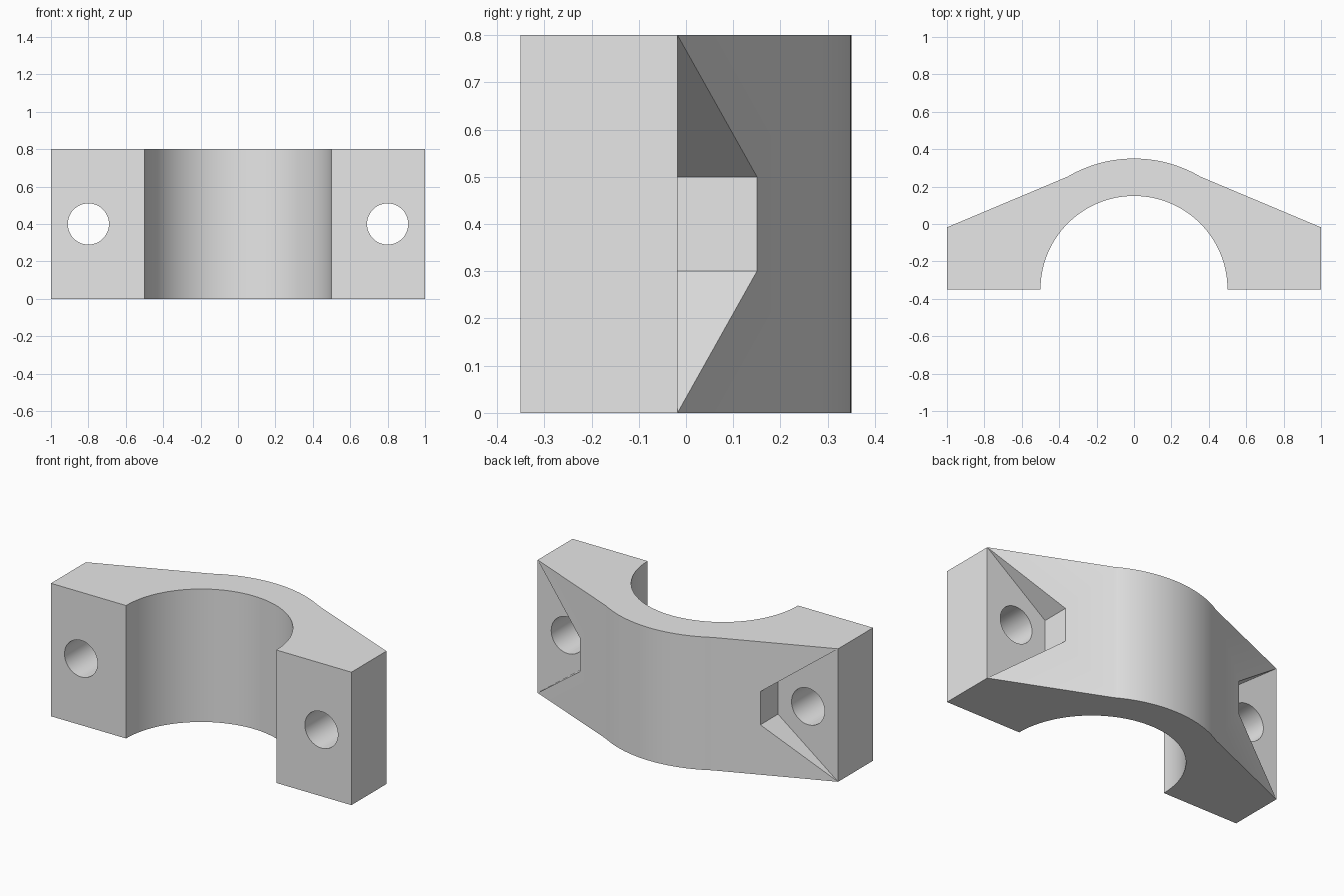
import bpy
import bmesh
from math import sin, cos, asin, pi
from mathutils import Vector

cube = bpy.data.objects.get("Cube")
if cube:
    bpy.data.objects.remove(cube, do_unlink=True)

HEIGHT = 0.8
FRONT = -0.35       # mating face, also the bore axis
SHOULDER = -0.018   # bolt seat level
BORE, CROWN = 0.5, 0.7

grey = bpy.data.materials.new("plain_grey")
grey.use_nodes = True
colour = (0.8, 0.8, 0.8, 1)
grey.diffuse_color = colour
grey.node_tree.nodes["Principled BSDF"].inputs["Base Color"].default_value = colour


def prism(name, outline, offset):
    """Closed solid made by sweeping a flat outline along an offset."""
    bm = bmesh.new()
    face = bm.faces.new([bm.verts.new(p) for p in outline])
    swept = bmesh.ops.extrude_face_region(bm, geom=[face])
    moved = [v for v in swept["geom"] if isinstance(v, bmesh.types.BMVert)]
    bmesh.ops.translate(bm, verts=moved, vec=Vector(offset))
    bmesh.ops.recalc_face_normals(bm, faces=bm.faces)
    mesh = bpy.data.meshes.new(name)
    bm.to_mesh(mesh)
    bm.free()
    mesh.materials.append(grey)
    obj = bpy.data.objects.new(name, mesh)
    bpy.context.collection.objects.link(obj)
    return obj


def arc(radius, start, end, steps):
    angles = [start + (end - start) * i / steps for i in range(steps + 1)]
    return [(radius * sin(a), FRONT + radius * cos(a), 0) for a in angles]


# Clamp half: bore arc inside, crown arc and straight slopes outside
spread = asin(0.355 / CROWN)
outline = arc(BORE, -pi / 2, pi / 2, 64)
outline += [(1, FRONT, 0), (1, SHOULDER, 0)]
outline += arc(CROWN, spread, -spread, 32)
outline += [(-1, SHOULDER, 0), (-1, FRONT, 0)]
clamp = prism("clamp_half", outline, (0, 0, HEIGHT))

# Tapered bolt seats and bolt holes on both ears
mid = HEIGHT / 2
cutters = []
for side in (-1, 1):
    seat = [(side * x, SHOULDER, mid + z) for x, z in
            ((0.6, -0.1), (1.2, -0.55), (1.2, 0.55), (0.6, 0.1))]
    cutters.append(prism("seat_cutter", seat, (0, 1, 0)))
    hole = [(side * 0.8 + 0.11 * cos(i * pi / 24), -1, mid + 0.11 * sin(i * pi / 24))
            for i in range(48)]
    cutters.append(prism("hole_cutter", hole, (0, 2, 0)))

bpy.ops.object.select_all(action="DESELECT")
bpy.context.view_layer.objects.active = clamp
clamp.select_set(True)
for cutter in cutters:
    cutter.hide_render = True
    cut = clamp.modifiers.new("cut", "BOOLEAN")
    cut.operation = "DIFFERENCE"
    cut.solver = "EXACT"
    cut.object = cutter
    bpy.ops.object.modifier_apply(modifier=cut.name)
    bpy.data.objects.remove(cutter, do_unlink=True)

# Smooth curved walls, crisp edges
bpy.ops.object.shade_smooth_by_angle(angle=pi / 9)
for poly in clamp.data.polygons:
    if abs(poly.normal.z) > 0.99:
        poly.use_smooth = False
